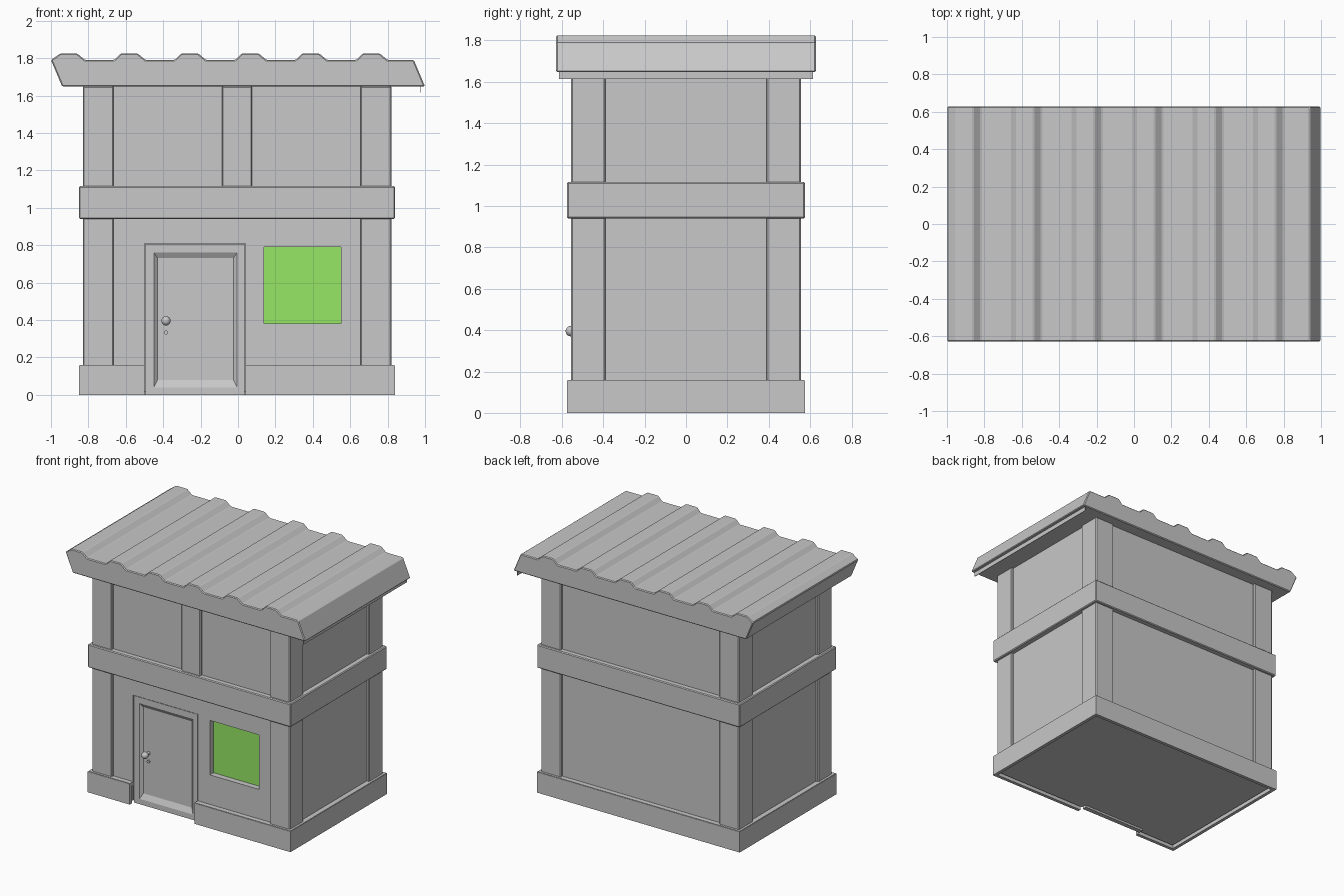
import bpy, bmesh, math
from mathutils import Vector

if "Cube" in bpy.data.objects:
    bpy.data.objects.remove(bpy.data.objects["Cube"])


def material(name, rgb):
    m = bpy.data.materials.new(name)
    m.diffuse_color = (*rgb, 1)
    m.use_nodes = True
    m.node_tree.nodes["Principled BSDF"].inputs["Base Color"].default_value = m.diffuse_color
    return m


GREY = material("plain grey", (0.58, 0.58, 0.58))
GREEN = material("window green", (0.31, 0.80, 0.13))
CX = -0.005  # centre of the house body


def finish(name, bm, mat=GREY, bevel=0.0):
    bmesh.ops.recalc_face_normals(bm, faces=bm.faces)
    me = bpy.data.meshes.new(name)
    bm.to_mesh(me)
    bm.free()
    me.materials.append(mat)
    ob = bpy.data.objects.new(name, me)
    bpy.context.collection.objects.link(ob)
    if bevel:
        mod = ob.modifiers.new("soft edge", 'BEVEL')
        mod.width, mod.segments, mod.limit_method = bevel, 1, 'ANGLE'
    return ob


def box(name, lo, hi, mat=GREY, bevel=0.0):
    bm = bmesh.new()
    bmesh.ops.create_cube(bm, size=1)
    lo, hi = Vector(lo), Vector(hi)
    for v in bm.verts:
        v.co = Vector([lo[i] + (v.co[i] + 0.5) * (hi[i] - lo[i]) for i in range(3)])
    return finish(name, bm, mat, bevel)


def prism(name, pts, axis, a, b, bevel=0.0):
    """Extrude a closed outline along y or z."""
    put = (lambda p, t: (p[0], t, p[1])) if axis == 'y' else (lambda p, t: (p[0], p[1], t))
    bm = bmesh.new()
    face = bm.faces.new([bm.verts.new(put(p, a)) for p in pts])
    ext = bmesh.ops.extrude_face_region(bm, geom=[face])
    shift = Vector(put((0, 0), b - a))
    bmesh.ops.translate(bm, vec=shift, verts=[g for g in ext["geom"] if isinstance(g, bmesh.types.BMVert)])
    return finish(name, bm, GREY, bevel)


def cut(target, name, lo, hi):
    c = box(name, lo, hi)
    c.hide_render = True
    c.hide_viewport = True
    mod = target.modifiers.new(name, 'BOOLEAN')
    mod.operation, mod.object, mod.solver = 'DIFFERENCE', c, 'EXACT'


# Walls with door and window recesses
walls = box("walls", (-0.81, -0.535, 0.015), (0.80, 0.535, 1.65))
cut(walls, "door_cutter", (-0.50, -0.7, -0.1), (0.04, -0.50, 0.81))
cut(walls, "window_cutter", (0.14, -0.7, 0.38), (0.55, -0.485, 0.79))
box("window_pane", (0.14, -0.492, 0.38), (0.55, -0.484, 0.79), GREEN)

# Corner posts and upper front post
for sx in (-1, 1):
    for sy in (-1, 1):
        x0, x1 = sorted((CX + sx * 0.66, CX + sx * 0.825))
        y0, y1 = sorted((sy * 0.39, sy * 0.555))
        box("corner_post", (x0, y0, 0.03), (x1, y1, 1.65), bevel=0.006)
box("upper_front_post", (-0.085, -0.555, 1.1), (0.075, -0.5, 1.65), bevel=0.006)

# Middle band all around
box("middle_band", (-0.85, -0.575, 0.94), (0.84, 0.575, 1.115), bevel=0.006)

# Hollow base skirt, left open at the door
X0, X1, Y, T = -0.85, 0.84, 0.575, 0.025
skirt = [(-0.50, -Y), (X0, -Y), (X0, Y), (X1, Y), (X1, -Y), (0.04, -Y), (0.04, -Y + T),
         (X1 - T, -Y + T), (X1 - T, Y - T), (X0 + T, Y - T), (X0 + T, -Y + T), (-0.50, -Y + T)]
prism("base_skirt", skirt, 'z', 0, 0.155)
# Ledge closing the top of the skirt against the walls
ledge = [(-0.50, -Y + 0.003), (X0 + .003, -Y + 0.003), (X0 + .003, Y - .003), (X1 - .003, Y - .003),
         (X1 - .003, -Y + 0.003), (0.04, -Y + 0.003), (0.04, -0.52), (0.79, -0.52),
         (0.79, 0.52), (-0.80, 0.52), (-0.80, -0.52), (-0.50, -0.52)]
prism("base_ledge", ledge, 'z', 0.13, 0.158)

# Door with a sunken, sloped panel
bm = bmesh.new()


def ring(x0, x1, z0, z1, y):
    return [bm.verts.new(p) for p in ((x0, y, z0), (x1, y, z0), (x1, y, z1), (x0, y, z1))]


rings = [ring(-0.495, 0.035, 0.0, 0.805, -0.495), ring(-0.495, 0.035, 0.0, 0.805, -0.53),
         ring(-0.45, -0.005, 0.04, 0.76, -0.53), ring(-0.43, -0.025, 0.08, 0.73, -0.512)]
for a, b in zip(rings, rings[1:]):
    for i in range(4):
        bm.faces.new((a[i], a[(i + 1) % 4], b[(i + 1) % 4], b[i]))
bm.faces.new(rings[-1])
bm.faces.new(rings[0][::-1])
finish("door", bm)


# Door knob and keyhole cover
def smooth(ob, name):
    ob.name = name
    ob.data.materials.append(GREY)
    bpy.ops.object.shade_smooth_by_angle(angle=math.radians(40))


def disc(name, z, r, y0, y1):
    bpy.ops.mesh.primitive_cylinder_add(vertices=16, radius=r, depth=y1 - y0,
                                        location=(-0.385, (y0 + y1) / 2, z), rotation=(math.pi / 2, 0, 0))
    smooth(bpy.context.object, name)


disc("knob_stem", 0.395, 0.012, -0.55, -0.505)
disc("keyhole_cover", 0.333, 0.011, -0.522, -0.505)
bpy.ops.mesh.primitive_uv_sphere_add(segments=16, ring_count=10, radius=0.025, location=(-0.385, -0.557, 0.395))
smooth(bpy.context.object, "door_knob")

# Corrugated roof slab with slanted ends
LOW, HIGH = 1.79, 1.825
outline = [(-0.94, 1.648), (-1.0, LOW)]
for k in range(6):
    s = -0.985 + 0.3235 * k
    outline += [(s if k else -0.995, LOW), (s + 0.035, HIGH), (s + 0.125, HIGH), (s + 0.167, LOW)]
outline += [(0.94, LOW), (1.0, 1.648)]
outline.remove((-0.995, LOW))
prism("roof", outline, 'y', -0.628, 0.628, bevel=0.006)

# Thin drip strip under the low eave
box("drip_strip", (0.972, -0.615, 1.615), (0.976, 0.615, 1.655))
